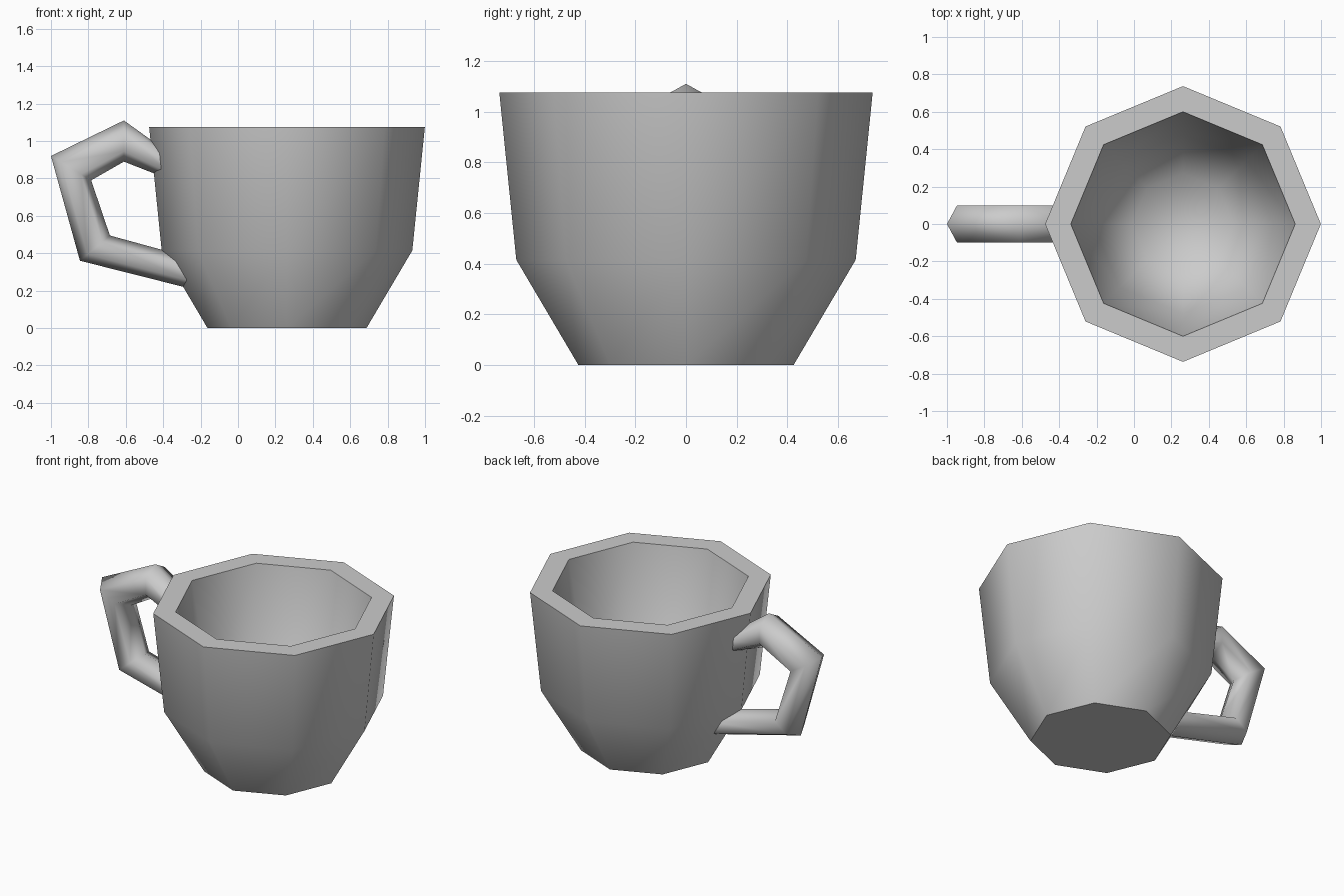
import bpy, bmesh, math
from mathutils import Vector

cube = bpy.data.objects.get("Cube")
if cube:
    bpy.data.objects.remove(cube)

grey = bpy.data.materials.new("plain grey")
grey.use_nodes = True
grey.diffuse_color = (0.6, 0.6, 0.6, 1)
grey.node_tree.nodes["Principled BSDF"].inputs["Base Color"].default_value = (0.6, 0.6, 0.6, 1)


def loft(name, rings, sharp_rings=()):
    """Skin a list of point rings, cap both ends, shade smooth except at sharp rings."""
    bm = bmesh.new()
    loops = [[bm.verts.new(p) for p in ring] for ring in rings]
    n = len(loops[0])
    for a, b in zip(loops, loops[1:]):
        for i in range(n):
            j = (i + 1) % n
            bm.faces.new((a[i], a[j], b[j], b[i]))
    bm.faces.new(loops[0][::-1])
    bm.faces.new(loops[-1])
    bmesh.ops.recalc_face_normals(bm, faces=bm.faces)
    for f in bm.faces:
        f.smooth = True
    for k in sharp_rings:
        for i in range(n):
            bm.edges.get((loops[k][i], loops[k][(i + 1) % n])).smooth = False
    mesh = bpy.data.meshes.new(name)
    bm.to_mesh(mesh)
    bm.free()
    mesh.materials.append(grey)
    obj = bpy.data.objects.new(name, mesh)
    bpy.context.collection.objects.link(obj)
    return obj


# Eight-sided cup: outside from base to rim, then inside down to the floor
CUP_X = 0.262
profile = [(0.425, 0), (0.67, 0.415), (0.737, 1.075),
           (0.6, 1.075), (0.48, 0.42), (0.27, 0.14)]
cup_rings = [[(CUP_X + r * math.cos(i * math.pi / 4), r * math.sin(i * math.pi / 4), z)
              for i in range(8)] for r, z in profile]
loft("cup", cup_rings, sharp_rings=(0, 2, 3))

# Six-sided handle: outer and inner corner points of each mitred ring
corners = [((-0.36, 0.93), (-0.38, 0.80)),
           ((-0.61, 1.11), (-0.61, 0.89)),
           ((-1.0, 0.92), (-0.785, 0.79)),
           ((-0.845, 0.36), (-0.685, 0.495)),
           ((-0.27, 0.215), (-0.23, 0.37))]
handle_rings = []
for outer, inner in corners:
    o, n = Vector((outer[0], 0, outer[1])), Vector((inner[0], 0, inner[1]))
    mid, half = (o + n) / 2, (o - n) / 2
    handle_rings.append([mid + half * math.cos(i * math.pi / 3)
                         + Vector((0, 0.115 * math.sin(i * math.pi / 3), 0))
                         for i in range(6)])
loft("handle", handle_rings, sharp_rings=(0, -1))
